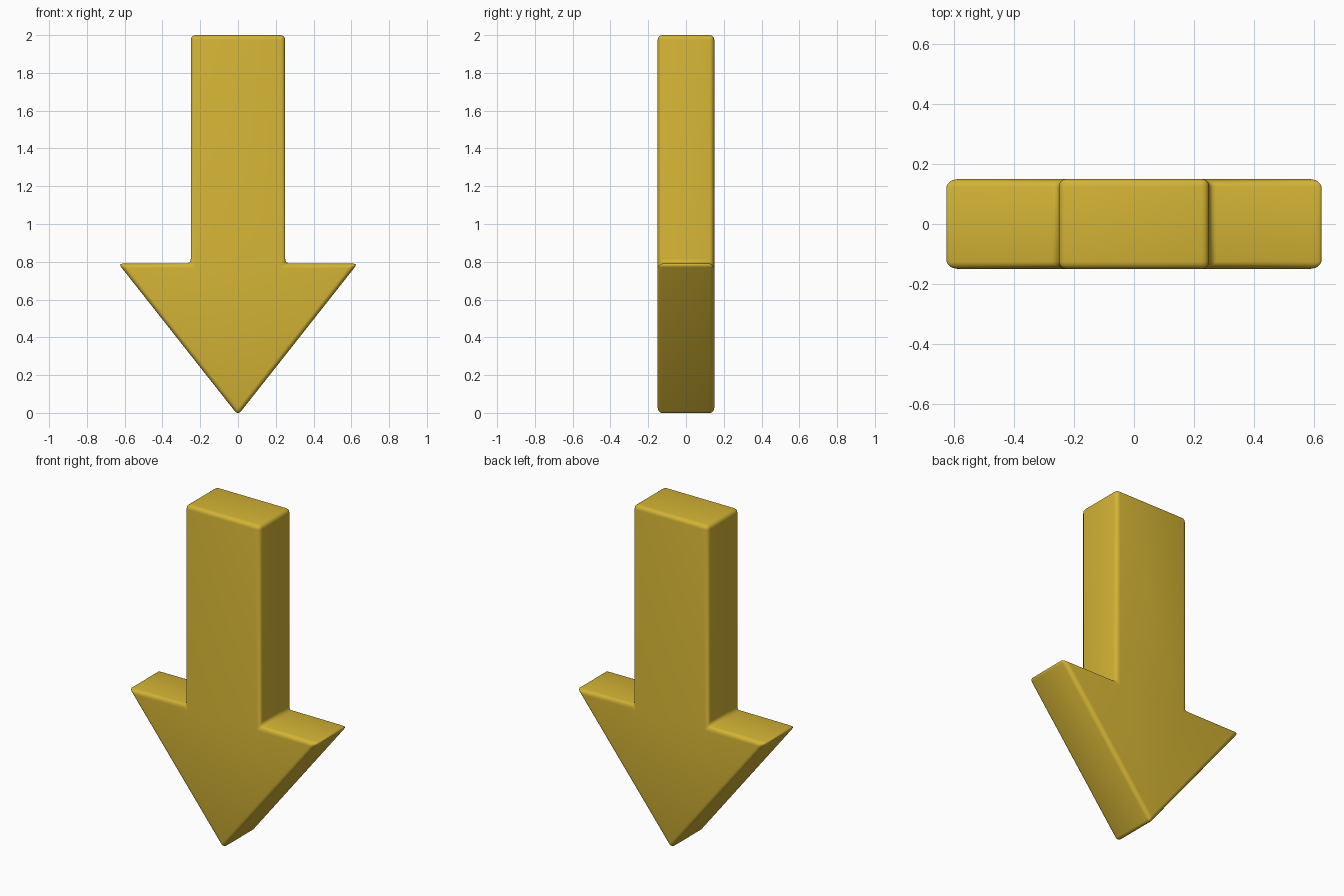
import bpy, bmesh

if "Cube" in bpy.data.objects:
    bpy.data.objects.remove(bpy.data.objects["Cube"])

# Arrow outline: right half from tip to shaft top, then mirrored
half = [(0.633, 0.79), (0.25, 0.79), (0.25, 2.0)]
outline = [(0.0, -0.012)] + half + [(-x, z) for x, z in reversed(half)]
DEPTH = 0.30

# Extrude the outline through the depth
bm = bmesh.new()
face = bm.faces.new([bm.verts.new((x, -DEPTH / 2, z)) for x, z in outline])
ext = bmesh.ops.extrude_face_region(bm, geom=[face], use_keep_orig=True)
verts = [g for g in ext["geom"] if isinstance(g, bmesh.types.BMVert)]
bmesh.ops.translate(bm, verts=verts, vec=(0, DEPTH, 0))
bmesh.ops.recalc_face_normals(bm, faces=bm.faces)
for f in bm.faces:
    f.smooth = True
mesh = bpy.data.meshes.new("arrow")
bm.to_mesh(mesh)
bm.free()

arrow = bpy.data.objects.new("arrow", mesh)
bpy.context.collection.objects.link(arrow)

# Soft rounded edges
bevel = arrow.modifiers.new("rounded_edges", 'BEVEL')
bevel.width = 0.025
bevel.segments = 4
bevel.limit_method = 'ANGLE'

# Golden yellow
gold = bpy.data.materials.new("gold")
gold.diffuse_color = (0.65, 0.45, 0.035, 1)
gold.use_nodes = True
gold.node_tree.nodes["Principled BSDF"].inputs["Base Color"].default_value = gold.diffuse_color
mesh.materials.append(gold)
